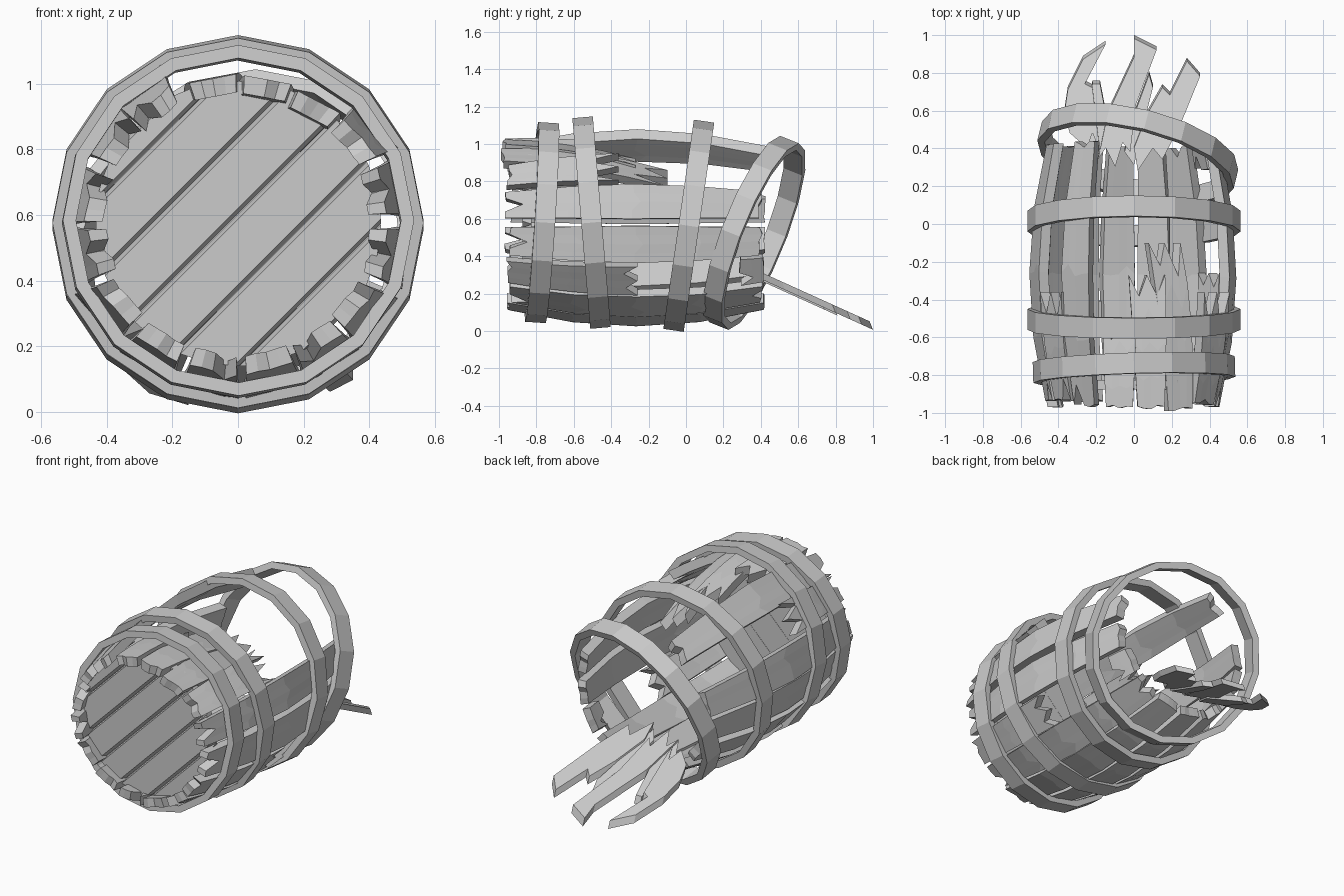
import bpy, bmesh, math, random
from mathutils import Matrix, Vector

if "Cube" in bpy.data.objects:
    bpy.data.objects.remove(bpy.data.objects["Cube"])

random.seed(4)
CZ = 0.575          # height of barrel axis
SIDES = 16


def finish(name, bm):
    bmesh.ops.recalc_face_normals(bm, faces=bm.faces)
    me = bpy.data.meshes.new(name)
    bm.to_mesh(me)
    bm.free()
    ob = bpy.data.objects.new(name, me)
    bpy.context.collection.objects.link(ob)
    return ob


def bulge(y):
    return 0.537 - 0.088 * ((y + 0.27) / 0.7) ** 2


# Stave: bent board whose ends are split into splinter columns
def stave(name, k, y0, y1, jag0=0.04, jag1=0.04, sag=0.0, width=0.92):
    ang = (k + 0.5) * 2 * math.pi / SIDES + random.uniform(-0.03, 0.03)
    roll = random.uniform(-0.15, 0.15)
    thick, rows, cols = 0.055, 4, 5
    notch0, notch1 = random.randint(1, 3), random.randint(0, 4)
    off0 = [jag0 if c == notch0 else random.uniform(0, 0.015) for c in range(cols)]
    off1 = [jag1 * (0.3 + 0.7 * (c == notch1)) * random.random() if jag1 < 0.1
            else jag1 * random.uniform(0.5, 1) * (c % 2) for c in range(cols)]
    across = Vector((math.cos(ang), 0, -math.sin(ang)))
    out = Vector((math.sin(ang), 0, math.cos(ang)))
    bm = bmesh.new()

    def layer(depth):
        grid = []
        for r in range(rows + 1):
            line = []
            for c in range(cols):
                a, b = y0 + off0[c], y1 - off1[c]
                y = a + (b - a) * r / rows
                rad = bulge(y)
                half = (rad - depth) * math.tan(math.pi / SIDES) * width
                half *= 1 - 0.12 * abs((y + 0.27) / 0.7)
                s = (c / (cols - 1) * 2 - 1) * half
                d = rad - depth - sag * (y - y0) / (y1 - y0) + s * roll
                p = across * s + out * d
                line.append(bm.verts.new((p.x, y, p.z + CZ)))
            grid.append(line)
        return grid

    top, bot = layer(0), layer(thick)
    for g in (top, bot):
        for r in range(rows):
            for c in range(cols - 1):
                bm.faces.new((g[r][c], g[r][c + 1], g[r + 1][c + 1], g[r + 1][c]))
    for c in range(cols - 1):
        for r in (0, rows):
            bm.faces.new((top[r][c], top[r][c + 1], bot[r][c + 1], bot[r][c]))
    for r in range(rows):
        for c in (0, cols - 1):
            bm.faces.new((top[r][c], top[r + 1][c], bot[r + 1][c], bot[r][c]))
    return finish(name, bm)


# Whole staves around the sides and bottom
for k in (3, 4, 6, 7, 8, 9, 10, 11, 12):
    stave(f"stave_{k}", k, -0.97 + random.uniform(-0.01, 0.03),
          0.43 + random.uniform(-0.02, 0.01), random.choice((0.02, 0.1)),
          random.choice((0.02, 0.09)), width=random.uniform(0.88, 0.97))
stave("stave_upper_left", 13.85, -0.97, 0.44, 0.12, 0.05)

# Snapped and fallen staves on the open upper side
stave("broken_stave_top_right", 0, -0.98, -0.27, 0.02, 0.12, sag=0.2)
stave("broken_stave_top_left", 15, -0.98, -0.5, 0.02, 0.15, sag=0.1)
stave("fallen_stave", 1, -0.99, -0.1, 0.02, 0.18, sag=0.24)
stave("broken_stave_side", 2, -0.96, -0.36, 0.03, 0.2)
stave("broken_stave_left", 13, -0.94, -0.36, 0.12, 0.16)
stave("broken_stave_low", 5, -0.96, -0.26, 0.03, 0.1)
stave("stave_stub_low", 5, 0.28, 0.42, 0.08, 0.02)


# Hoop: flat sixteen-sided band, tilted
def hoop(name, centre, radius, tilt_x, turn_z, width=0.11, thick=0.04):
    bm = bmesh.new()
    rings = []
    m = (Matrix.Translation(centre) @ Matrix.Rotation(turn_z, 4, 'Z')
         @ Matrix.Rotation(tilt_x, 4, 'X'))
    for r, y in ((radius, -width / 2), (radius, width / 2),
                 (radius - thick, width / 2), (radius - thick, -width / 2)):
        rings.append([bm.verts.new(m @ Vector((
            r * math.sin(i * 2 * math.pi / SIDES), y,
            r * math.cos(i * 2 * math.pi / SIDES)))) for i in range(SIDES)])
    for j in range(4):
        a, b = rings[j], rings[(j + 1) % 4]
        for i in range(SIDES):
            n = (i + 1) % SIDES
            bm.faces.new((a[i], a[n], b[n], b[i]))
    return finish(name, bm)


hoop("hoop_front", (0, -0.77, 0.58), 0.535, -0.065, 0.03)
hoop("hoop_second", (0, -0.505, 0.58), 0.565, 0.085, 0.0)
hoop("hoop_third", (0, 0.015, 0.563), 0.565, -0.145, 0.0)
hoop("loose_hoop", (0.02, 0.365, 0.525), 0.535, -0.37, -0.24)


# Slab: two matching polygons joined by side walls
def slab(name, front, back):
    bm = bmesh.new()
    a = [bm.verts.new(p) for p in front]
    b = [bm.verts.new(p) for p in back]
    bm.faces.new(a)
    bm.faces.new(b)
    for i in range(len(a)):
        n = (i + 1) % len(a)
        bm.faces.new((a[i], a[n], b[n], b[i]))
    return finish(name, bm)


# Front lid: diagonal boards with bevelled edges, clipped to a disc
R, Q = 0.435, math.sqrt(0.5)


def lid_outline(lo, hi, y):
    us = (lo, (lo + hi) / 2, hi)
    ring = [(u, math.sqrt(R * R - u * u)) for u in us]
    ring += [(u, -v) for u, v in reversed(ring)]
    return [((u + v) * Q, y, CZ + (v - u) * Q) for u, v in ring]


edges = (-0.425, -0.35, -0.185, -0.02, 0.145, 0.31, 0.425)
for i, (lo, hi) in enumerate(zip(edges, edges[1:])):
    slab(f"lid_board_{i}", lid_outline(lo + 0.012, hi - 0.012, -0.875),
         lid_outline(lo + 0.0005, hi - 0.0005, -0.825))

# Rear lid fragments: splintered boards spilling down to the ground
fragments = {
    "lid_fragment_left": [(-0.15, 0.97), (-0.27, 0.89), (-0.35, 0.73), (-0.37, 0.6),
                          (-0.34, 0.5), (-0.25, 0.42), (-0.22, 0.5), (-0.18, 0.4),
                          (-0.22, 0.74), (-0.26, 0.76)],
    "lid_fragment_middle": [(0.0, 1.0), (0.12, 0.94), (0.01, 0.65), (-0.02, 0.4),
                            (-0.06, 0.45), (-0.1, 0.32), (-0.15, 0.42), (-0.19, 0.36),
                            (-0.14, 0.6), (0.0, 0.9)],
    "lid_fragment_right": [(0.28, 0.88), (0.35, 0.8), (0.24, 0.53), (0.15, 0.36),
                           (0.1, 0.42), (0.02, 0.3), (0.0, 0.42), (0.07, 0.6),
                           (0.15, 0.74), (0.19, 0.7)],
    "lid_splinter": [(0.08, 0.81), (0.1, 0.74), (0.04, 0.5), (0.0, 0.33),
                     (-0.05, 0.4), (0.01, 0.62)],
    "lid_splinter_left": [(-0.22, 0.76), (-0.18, 0.76), (-0.13, 0.5), (-0.19, 0.36),
                          (-0.26, 0.5)],
}
for name, pts in fragments.items():
    lift = 0.01 if "splinter" in name else 0.0
    base = [Vector((x, y, 0.31 - 0.452 * (y - 0.33) - lift)) for x, y in pts]
    slab(name, base, [p + Vector((0, -0.018, 0.045)) for p in base])
